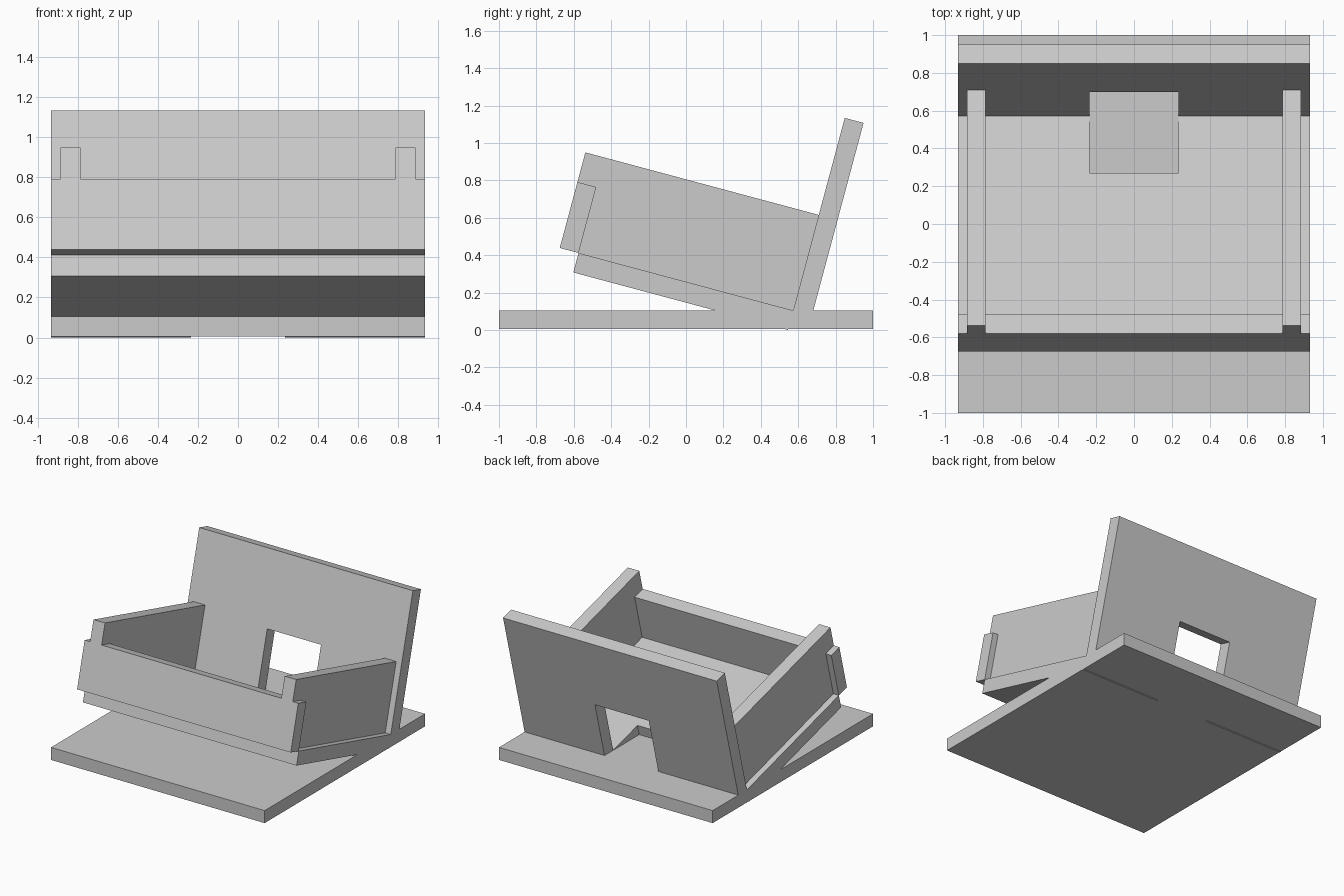
import bpy, bmesh
from math import radians
from mathutils import Matrix

cube = bpy.data.objects.get("Cube")
if cube:
    bpy.data.objects.remove(cube, do_unlink=True)

grey = bpy.data.materials.new("plain_grey")
grey.use_nodes = True
COLOUR = (0.6, 0.6, 0.6, 1)
grey.diffuse_color = COLOUR
grey.node_tree.nodes["Principled BSDF"].inputs["Base Color"].default_value = COLOUR

# Shared sizes
W = 0.933            # half width of the panels
T = 0.104            # panel thickness
DEPTH = 1.188        # tray floor depth
HOLE = 0.235         # half width of the opening
FLAT = Matrix.Identity(4)
# Tilted frame: origin where the tray floor meets the backrest
TILT = Matrix.Translation((0, 0.573, 0.104)) @ Matrix.Rotation(radians(-15), 4, "X")


def slab(name, profile, axis, start, end, frame):
    """Extrude a 2D profile along one axis (the profile uses the other two)."""
    bm = bmesh.new()

    def place(p, d):
        co = list(p)
        co.insert(axis, d)
        return bm.verts.new(co)

    face = bm.faces.new([place(p, start) for p in profile])
    moved = bmesh.ops.extrude_face_region(bm, geom=[face])["geom"]
    for v in moved:
        if isinstance(v, bmesh.types.BMVert):
            v.co[axis] = end
    bmesh.ops.recalc_face_normals(bm, faces=bm.faces)
    mesh = bpy.data.meshes.new(name)
    bm.to_mesh(mesh)
    bm.free()
    mesh.materials.append(grey)
    obj = bpy.data.objects.new(name, mesh)
    obj.matrix_world = frame
    bpy.context.collection.objects.link(obj)
    return obj


def rect(a0, a1, b0, b1):
    return [(a0, b0), (a1, b0), (a1, b1), (a0, b1)]


def notched(b_open, b_notch, b_far):
    """Full-width panel with a central notch open on one edge."""
    return [(-W, b_open), (-HOLE, b_open), (-HOLE, b_notch), (HOLE, b_notch),
            (HOLE, b_open), (W, b_open), (W, b_far), (-W, b_far)]


# Flat base
slab("base", rect(-W, W, -1, 1), 2, 0.005, 0.104, FLAT)

# Tilted floor and backrest, sharing one opening
slab("tray_floor", notched(0, -0.314, -DEPTH), 2, -0.1077, 0, TILT)
slab("backrest", notched(0, 0.49, 1.066), 1, 0, T, TILT)

# Front panel across the tray
LIP = 0.365
slab("front_panel", rect(-DEPTH - T, -DEPTH, 0, LIP), 0, -W, W, TILT)

# Side walls, hooked over the front panel
TOP = 0.529
wall = [(0, 0), (0, TOP), (-DEPTH - T, TOP), (-DEPTH - T, LIP), (-DEPTH, LIP), (-DEPTH, 0)]
for side, s in (("left", 1), ("right", -1)):
    slab(side + "_wall", wall, 0, s * 0.785, s * 0.885, TILT)
